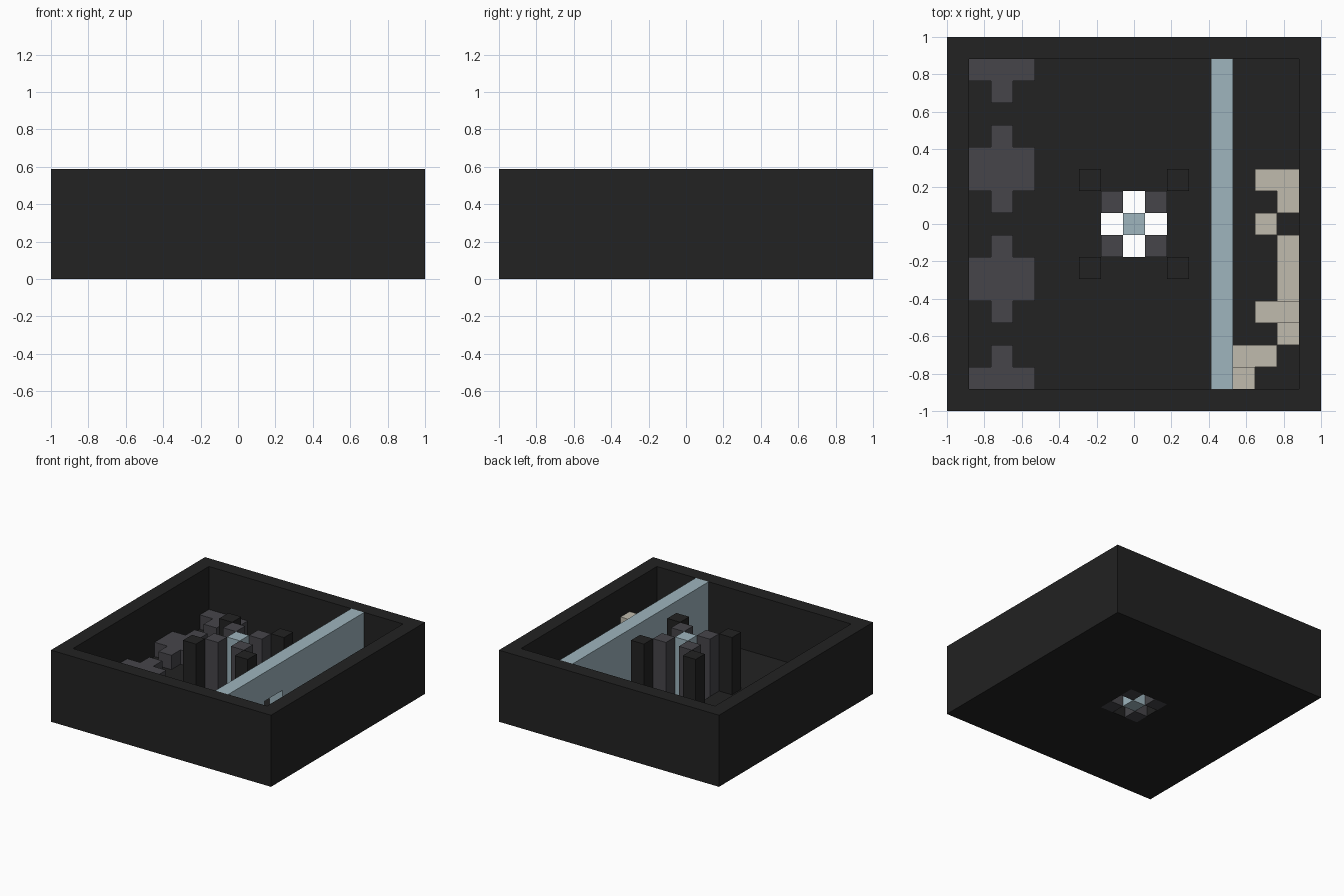
import bpy
import bmesh
from itertools import product
from mathutils import Vector

cube = bpy.data.objects.get("Cube")
if cube:
    bpy.data.objects.remove(cube, do_unlink=True)

UNIT = 2 / 17  # one block


def material(name, r, g, b):
    m = bpy.data.materials.new(name)
    m.use_nodes = True
    m.diffuse_color = (r, g, b, 1)
    m.node_tree.nodes["Principled BSDF"].inputs["Base Color"].default_value = (r, g, b, 1)
    return m


charcoal = material("charcoal", 0.016, 0.016, 0.016)
grey = material("slate grey", 0.061, 0.06, 0.068)
glass = material("pale blue", 0.342, 0.462, 0.515)
sand = material("sand", 0.527, 0.497, 0.418)


def block(x0, x1, y0, y1, z0, z1):
    """All block cells in an inclusive x and y range, from height z0 up to z1."""
    return set(product(range(x0, x1 + 1), range(y0, y1 + 1), range(z0, z1)))


def build(name, cells, mat):
    """Make one object from block cells, keeping only the outer faces."""
    bm = bmesh.new()
    for c in cells:
        centre = Vector((c[0], c[1], c[2] + 0.5))
        for axis, sign in product(range(3), (-1, 1)):
            near = list(c)
            near[axis] += sign
            if tuple(near) in cells:
                continue
            n, u, v = Vector(), Vector(), Vector()
            n[axis] = sign / 2
            u[(axis + 1) % 3] = 0.5
            v[(axis + 2) % 3] = sign / 2
            mid = centre + n
            corners = (mid - u - v, mid + u - v, mid + u + v, mid - u + v)
            bm.faces.new([bm.verts.new(p * UNIT) for p in corners])
    bmesh.ops.remove_doubles(bm, verts=bm.verts, dist=0.001)
    mesh = bpy.data.meshes.new(name)
    bm.to_mesh(mesh)
    bm.free()
    mesh.materials.append(mat)
    obj = bpy.data.objects.new(name, mesh)
    bpy.context.collection.objects.link(obj)
    return obj


# Open tray with a square opening in the middle of its floor
tray = block(-8, 8, -8, 8, 0, 5) - block(-7, 7, -7, 7, 1, 5) - block(-1, 1, -1, 1, 0, 1)
build("tray", tray, charcoal)

# Dividing wall with a doorway
build("glass_partition", block(4, 4, -7, 7, 1, 5) - block(4, 4, -3, -2, 1, 3), glass)

# Central column, surrounded by inner pillars and outer posts
build("glass_column", block(0, 0, 0, 0, 0, 5), glass)
for sx, sy in product((-1, 1), repeat=2):
    side = ("back" if sy > 0 else "front") + ("_left" if sx > 0 else "_right")
    build("inner_pillar_" + side, block(sx, sx, sy, sy, 0, 5), grey)
    build("outer_post_" + side, block(2 * sx, 2 * sx, 2 * sy, 2 * sy, 1, 5), charcoal)

# Benches along the side, each with projecting seats
for s, side in ((1, "back"), (-1, "front")):
    low, high = sorted((2 * s, 3 * s))
    middle = block(-7, -5, low, high, 1, 2)
    middle |= block(-6, -6, s, s, 1, 2) | block(-6, -6, 4 * s, 4 * s, 1, 2)
    build("middle_bench_" + side, middle, grey)
    end = block(-7, -5, 7 * s, 7 * s, 1, 2) | block(-6, -6, 6 * s, 6 * s, 1, 2)
    build("end_bench_" + side, end, grey)

# Sand coloured blocks behind the partition
low_run = block(6, 7, 2, 2, 1, 2) | block(7, 7, 1, 1, 1, 2) | block(6, 6, 0, 0, 1, 2)
low_run |= block(7, 7, -5, -1, 1, 2) | block(5, 6, -6, -6, 1, 2)
high_run = block(6, 7, -4, -4, 1, 3) | block(5, 5, -7, -7, 1, 3)
build("sand_blocks", low_run | high_run, sand)
